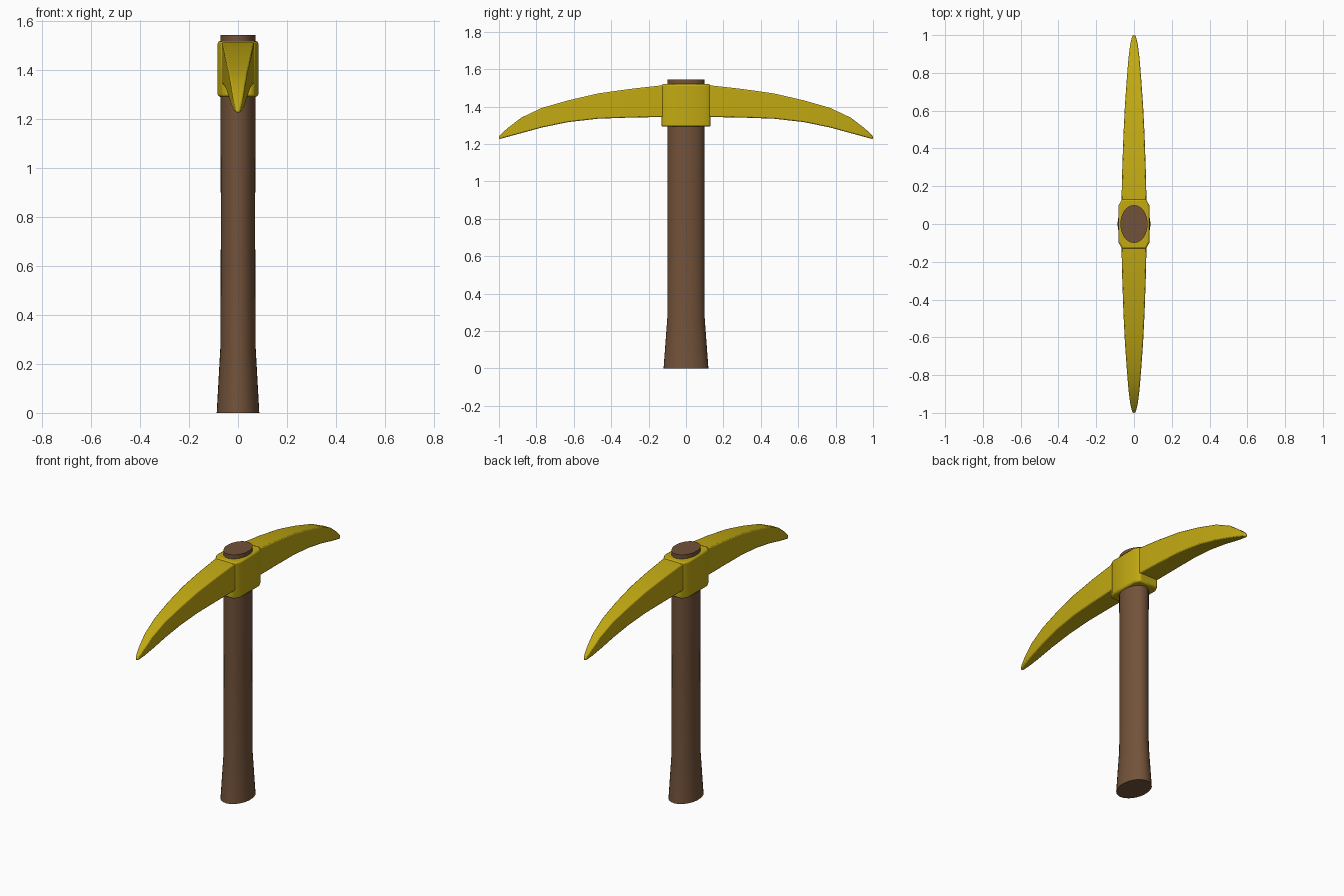
import bpy, bmesh, math

if "Cube" in bpy.data.objects:
    bpy.data.objects.remove(bpy.data.objects["Cube"])


def material(name, color):
    m = bpy.data.materials.new(name)
    m.diffuse_color = (*color, 1)
    m.use_nodes = True
    m.node_tree.nodes["Principled BSDF"].inputs["Base Color"].default_value = m.diffuse_color
    return m


def loft(name, rings, mat, bevel=0.0):
    """Skin equal-length rings of points and cap both ends."""
    bm = bmesh.new()
    loops = [[bm.verts.new(p) for p in ring] for ring in rings]
    n = len(loops[0])
    for a, b in zip(loops, loops[1:]):
        for i in range(n):
            j = (i + 1) % n
            bm.faces.new((a[i], a[j], b[j], b[i]))
    bm.faces.new(loops[0])
    bm.faces.new(loops[-1])
    bmesh.ops.recalc_face_normals(bm, faces=bm.faces[:])
    me = bpy.data.meshes.new(name)
    bm.to_mesh(me)
    bm.free()
    ob = bpy.data.objects.new(name, me)
    bpy.context.collection.objects.link(ob)
    me.materials.append(mat)
    if bevel:
        mod = ob.modifiers.new("bevel", "BEVEL")
        mod.width, mod.segments = bevel, 2
        mod.limit_method = "ANGLE"
        mod.angle_limit = math.radians(35)
    bpy.ops.object.select_all(action="DESELECT")
    bpy.context.view_layer.objects.active = ob
    ob.select_set(True)
    bpy.ops.object.shade_smooth_by_angle(angle=math.radians(30))
    return ob


wood = material("wood", (0.17, 0.085, 0.042))
gold = material("gold", (0.54, 0.40, 0.006))


# Handle: oval shaft flaring at the foot
def oval(rx, ry, z, n=32):
    return [(rx * math.cos(2 * math.pi * i / n), ry * math.sin(2 * math.pi * i / n), z)
            for i in range(n)]


loft("handle", [oval(0.087, 0.12, 0), oval(0.072, 0.10, 0.27), oval(0.070, 0.099, 0.8),
                oval(0.072, 0.10, 1.2), oval(0.072, 0.10, 1.545)], wood)

# Curved double pick: y, half width, bottom z, top z (mirrored in y)
half = [(0.13, 0.066, 1.344, 1.513), (0.30, 0.062, 1.341, 1.494), (0.47, 0.056, 1.335, 1.470),
        (0.63, 0.048, 1.317, 1.433), (0.77, 0.038, 1.288, 1.393), (0.88, 0.029, 1.258, 1.341),
        (0.95, 0.020, 1.239, 1.288), (0.985, 0.012, 1.229, 1.257), (1.0, 0.007, 1.226, 1.240)]
stations = [(-y, w, b, t) for y, w, b, t in reversed(half)] + half
loft("pick_blade", [[(-w, y, b), (w, y, b), (w, y, t), (-w, y, t)]
                    for y, w, b, t in stations], gold, 0.006)

# Socket block with chamfered corners
plan = [(0.083, -0.095), (0.083, 0.095), (0.064, 0.132), (-0.064, 0.132),
        (-0.083, 0.095), (-0.083, -0.095), (-0.064, -0.132), (0.064, -0.132)]
loft("socket", [[(x, y, z) for x, y in plan] for z in (1.292, 1.52)], gold, 0.01)
